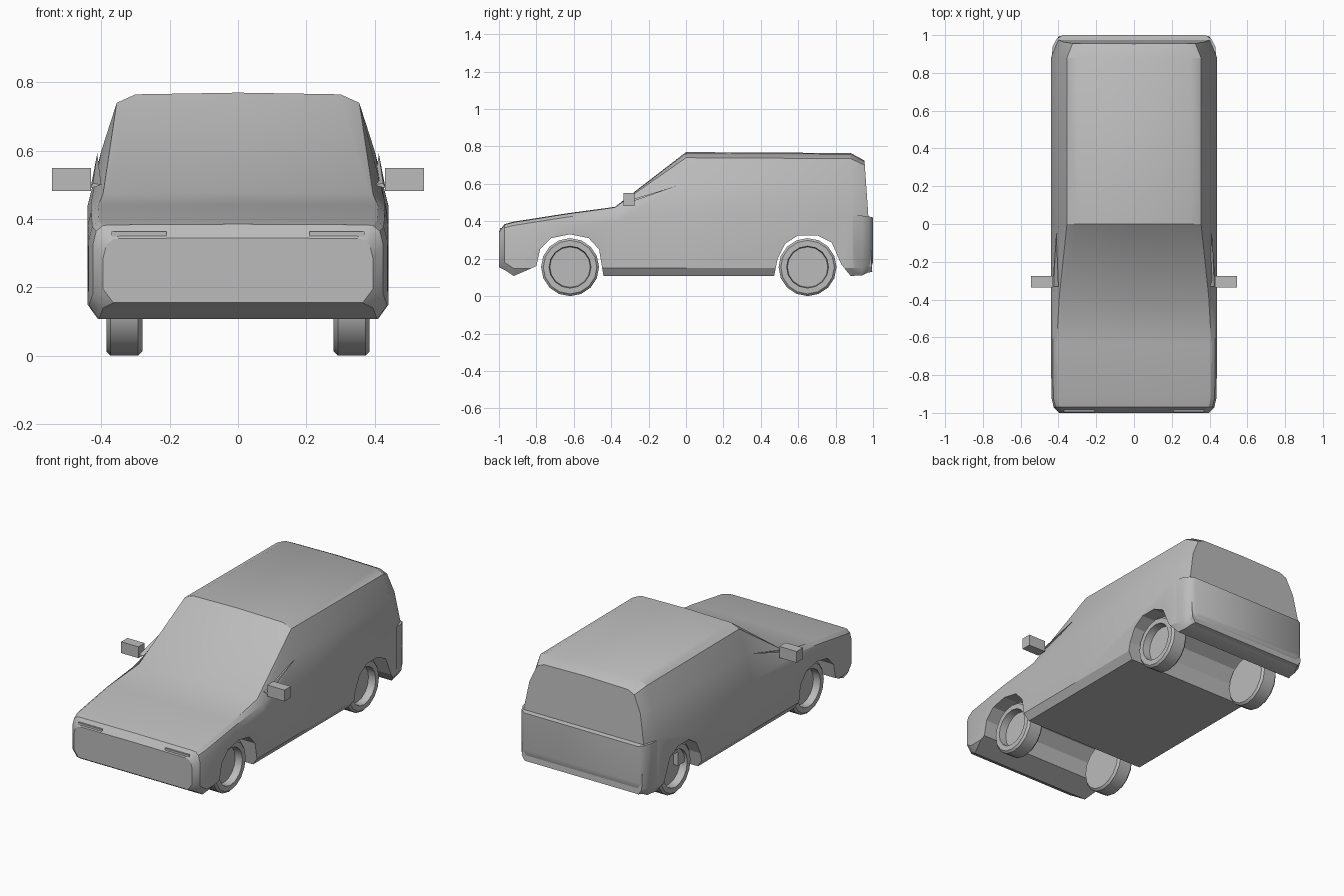
import bpy, bmesh, math
from mathutils import Matrix

if "Cube" in bpy.data.objects:
    bpy.data.objects.remove(bpy.data.objects["Cube"])

paint = bpy.data.materials.new("plain grey")
paint.use_nodes = True
GREY = (0.5, 0.5, 0.5, 1)
paint.diffuse_color = GREY
paint.node_tree.nodes["Principled BSDF"].inputs["Base Color"].default_value = GREY


def finish(name, bm, smooth=None):
    bmesh.ops.recalc_face_normals(bm, faces=bm.faces)
    mesh = bpy.data.meshes.new(name)
    bm.to_mesh(mesh)
    bm.free()
    mesh.materials.append(paint)
    obj = bpy.data.objects.new(name, mesh)
    bpy.context.collection.objects.link(obj)
    if smooth:
        bpy.ops.object.select_all(action='DESELECT')
        obj.select_set(True)
        bpy.context.view_layer.objects.active = obj
        bpy.ops.object.shade_smooth_by_angle(angle=math.radians(smooth))
    return obj


def box(name, x, y, z):
    bm = bmesh.new()
    bmesh.ops.create_cube(bm, size=1)
    for v in bm.verts:
        for i, (lo, hi) in enumerate((x, y, z)):
            v.co[i] = lo + (v.co[i] + 0.5) * (hi - lo)
    return finish(name, bm)


def loft(name, stations, smooth):
    """Skin mirrored half sections; each station is (y, lean, [(x, z), ...])."""
    bm = bmesh.new()
    rings = []
    for y, lean, half in stations:
        full = half + [(-x, z) for x, z in reversed(half) if x > 0]
        rings.append([bm.verts.new((x, y - lean * z, z)) for x, z in full])
    for a, b in zip(rings, rings[1:]):
        for i in range(len(a)):
            j = (i + 1) % len(a)
            bm.faces.new((a[i], a[j], b[j], b[i]))
    bm.faces.new(rings[0])
    bm.faces.new(rings[-1])
    return finish(name, bm, smooth)


def arch_cutter(name, outline):
    bm = bmesh.new()
    sides = [[bm.verts.new((x, y, z)) for y, z in outline] for x in (-0.6, 0.6)]
    n = len(outline)
    for i in range(n):
        j = (i + 1) % n
        bm.faces.new((sides[0][i], sides[0][j], sides[1][j], sides[1][i]))
    for s in sides:
        bm.faces.new(s)
    obj = finish(name, bm)
    obj.hide_render = True
    obj.hide_set(True)
    return obj


# Body sections, from sill up to the roof centre
cabin = [(0.41, 0.107), (0.44, 0.15), (0.44, 0.44), (0.4, 0.6), (0.355, 0.74), (0.3, 0.765), (0, 0.77)]
tail = [(0.38, 0.13), (0.4, 0.16), (0.4, 0.43), (0.37, 0.6), (0.325, 0.7), (0.28, 0.72), (0, 0.725)]
cowl = [(0.41, 0.107), (0.44, 0.15), (0.44, 0.4), (0.43, 0.45), (0.395, 0.474), (0.385, 0.475), (0, 0.477)]


def nose(w, bottom, top):
    return [(w - 0.03, bottom), (w, bottom + 0.04), (w, top - 0.06), (w - 0.01, top - 0.02),
            (w - 0.03, top - 0.004), (w - 0.05, top - 0.002), (0, top)]


body = loft("body", [
    (-1.0, 0, nose(0.395, 0.155, 0.345)),
    (-0.97, 0, nose(0.425, 0.14, 0.385)),
    (-0.92, 0, nose(0.437, 0.107, 0.398)),
    (-0.64, 0, nose(0.44, 0.107, 0.442)),
    (-0.38, 0, cowl),
    (0, 0, cabin),
    (0.88, 0, [(x, z - 0.005 * (z > 0.7)) for x, z in cabin]),
    (1.005, 0.07, tail)], 30)

# Rear bumper, with a ledge under the tailgate
bumper = loft("rear_bumper", [
    (0.84, 0, [(0.41, 0.107), (0.44, 0.15), (0.44, 0.435), (0, 0.435)]),
    (0.94, 0, [(0.4, 0.11), (0.43, 0.15), (0.43, 0.43), (0, 0.43)]),
    (0.98, 0, [(0.385, 0.13), (0.41, 0.17), (0.41, 0.425), (0, 0.425)]),
    (1.0, 0, [(0.365, 0.18), (0.38, 0.2), (0.38, 0.42), (0, 0.42)])], 35)

# Wheel arches run right across under the body
front_arch = arch_cutter("front_arch_cutter", [
    (-0.92, 0), (-0.92, 0.108), (-0.8, 0.16), (-0.78, 0.25), (-0.72, 0.31), (-0.62, 0.33),
    (-0.52, 0.31), (-0.465, 0.25), (-0.44, 0.1), (-0.44, 0)])
rear_arch = arch_cutter("rear_arch_cutter", [
    (0.47, 0), (0.47, 0.1), (0.49, 0.2), (0.53, 0.28), (0.6, 0.325), (0.7, 0.325),
    (0.78, 0.285), (0.83, 0.17), (0.88, 0.108), (0.88, 0)])
for part, cutters in ((body, (front_arch, rear_arch)), (bumper, (rear_arch,))):
    for cutter in cutters:
        mod = part.modifiers.new("arch", 'BOOLEAN')
        mod.object = cutter
        mod.solver = 'EXACT'

# Wheels turned from a tyre and dished rim profile
rim = [(0.28, 0), (0.28, 0.143), (0.292, 0.155), (0.373, 0.155), (0.385, 0.143),
       (0.385, 0.112), (0.34, 0.108), (0.34, 0)]
for side, s in (("left", 1), ("right", -1)):
    for end, y in (("front", -0.62), ("rear", 0.65)):
        bm = bmesh.new()
        pts = [bm.verts.new((s * x, 0, r)) for x, r in rim]
        edges = [bm.edges.new(p) for p in zip(pts, pts[1:])]
        bmesh.ops.spin(bm, geom=pts + edges, cent=(0, 0, 0), axis=(1, 0, 0),
                       angle=math.tau, steps=16, use_merge=False)
        bmesh.ops.remove_doubles(bm, verts=bm.verts, dist=0.0005)
        bmesh.ops.transform(bm, matrix=Matrix.Translation((0, y, 0.155)), verts=bm.verts)
        finish(f"{end}_{side}_wheel", bm, 30)

    # Door mirror and the thin fin running back along the window
    box(f"{side}_mirror", sorted((s * 0.43, s * 0.545)), (-0.335, -0.275), (0.482, 0.55))
    bm = bmesh.new()
    tip = bm.verts.new((s * 0.412, -0.04, 0.592))
    base = [bm.verts.new((s * x, -0.33, z)) for x, z in ((0.4, 0.5), (0.432, 0.49), (0.425, 0.505))]
    bm.faces.new(base)
    for i in range(3):
        bm.faces.new((base[i], base[(i + 1) % 3], tip))
    finish(f"{side}_window_fin", bm)

    # Headlight sliver
    box(f"{side}_headlight", sorted((s * 0.21, s * 0.37)), (-0.995, -0.95), (0.342, 0.363))

# Bracket inside the right rear rim
box("rear_bracket", (-0.37, -0.335), (0.545, 0.605), (0.15, 0.25))
box("rear_bracket_arm", (-0.37, -0.335), (0.605, 0.67), (0.235, 0.25))
